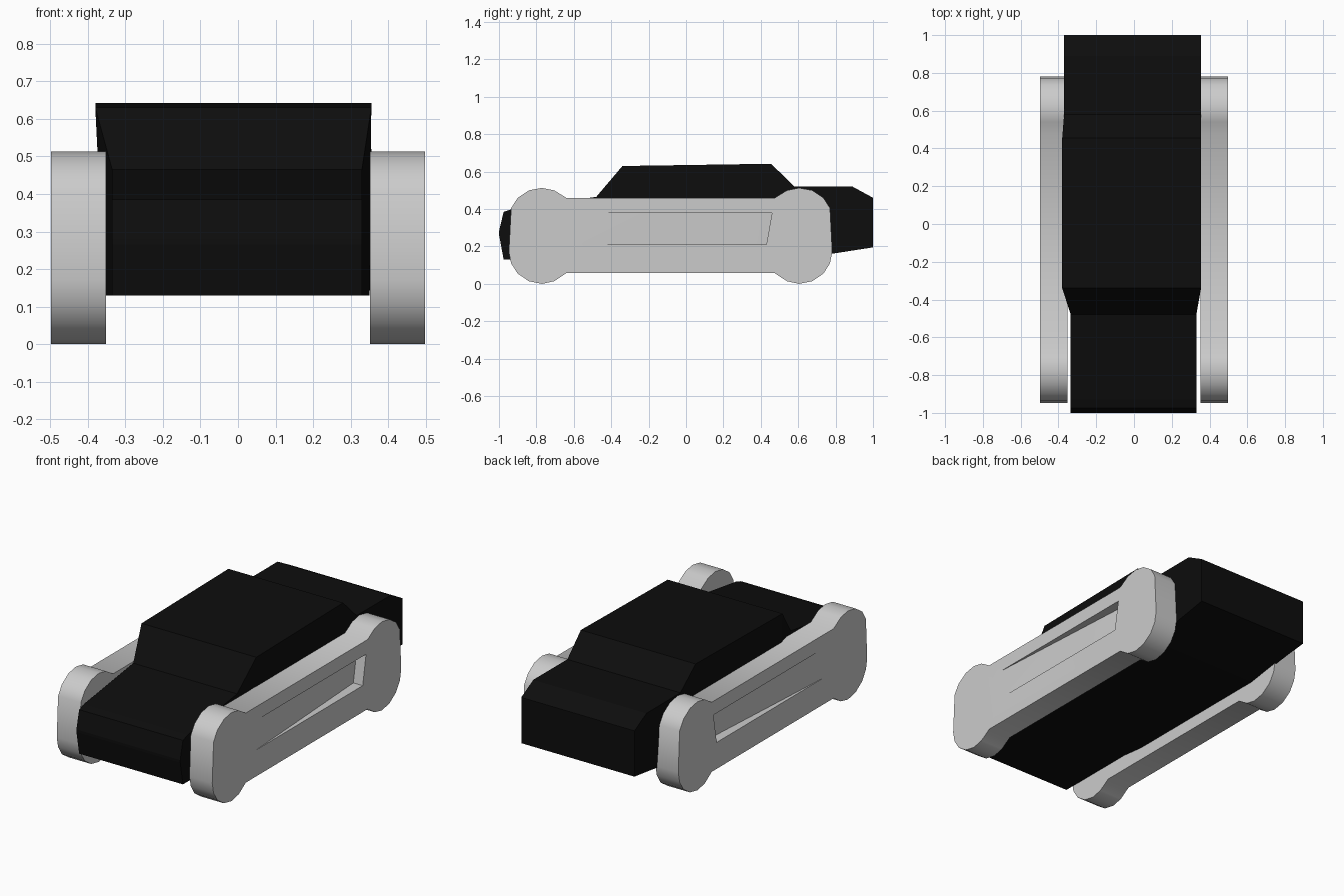
import bpy, bmesh, math

if "Cube" in bpy.data.objects:
    bpy.data.objects.remove(bpy.data.objects["Cube"])

black = bpy.data.materials.new("black_paint")
black.diffuse_color = (0.004, 0.004, 0.004, 1)
black.use_nodes = True
black.node_tree.nodes["Principled BSDF"].inputs["Base Color"].default_value = black.diffuse_color


def make_object(name, bm):
    bmesh.ops.recalc_face_normals(bm, faces=bm.faces)
    mesh = bpy.data.meshes.new(name)
    bm.to_mesh(mesh)
    bm.free()
    obj = bpy.data.objects.new(name, mesh)
    bpy.context.collection.objects.link(obj)
    return obj


def loft(name, rings):
    """Skin a list of equal-length closed rings and cap both ends."""
    bm = bmesh.new()
    rows = [[bm.verts.new(p) for p in ring] for ring in rings]
    n = len(rows[0])
    for a, b in zip(rows, rows[1:]):
        for i in range(n):
            j = (i + 1) % n
            bm.faces.new((a[i], a[j], b[j], b[i]))
    bm.faces.new(rows[0])
    bm.faces.new(rows[-1])
    return make_object(name, bm)


# Body: stations of (y, bottom z, top z, left x, right x at bottom, left x, right x at top)
stations = [
    (-1.00, 0.265, 0.28, -0.335, 0.33, -0.335, 0.33),
    (-0.975, 0.13, 0.385, -0.335, 0.33, -0.335, 0.33),
    (-0.93, 0.13, 0.40, -0.335, 0.33, -0.335, 0.33),
    (-0.48, 0.13, 0.465, -0.335, 0.33, -0.335, 0.33),
    (-0.34, 0.13, 0.63, -0.355, 0.35, -0.38, 0.355),
    (0.455, 0.13, 0.642, -0.355, 0.35, -0.38, 0.355),
    (0.58, 0.13, 0.52, -0.355, 0.35, -0.37, 0.354),
    (0.89, 0.178, 0.52, -0.365, 0.353, -0.37, 0.355),
    (1.00, 0.195, 0.46, -0.37, 0.355, -0.37, 0.355),
]
body = loft("body", [
    [(lb, y, zb), (rb, y, zb), (rt, y, zt), (lt, y, zt)]
    for y, zb, zt, lb, rb, lt, rt in stations])
body.data.materials.append(black)

# Side beam outline: rounded lobe at each end, joined by a straight bar
lobe = [(-0.13, 0.46), (-0.065, 0.5), (0, 0.513), (0.07, 0.5), (0.13, 0.46),
        (0.165, 0.405), (0.177, 0.17), (0.165, 0.11), (0.13, 0.055),
        (0.07, 0.014), (0, 0), (-0.065, 0.014), (-0.13, 0.057)]
outline = [(0.605 + y, z) for y, z in lobe]
outline += [(-0.77 - y, z) for y, z in reversed(lobe)]


def side_beam(name, side):
    inner, outer = side * 0.352, side * 0.498
    beam = loft(name, [[(x, y, z) for y, z in outline] for x in (inner, outer)])

    # Wedge-shaped recess, deepest at the rear
    out, deep = outer + side * 0.02, outer - side * 0.06
    cutter = loft("recess_cutter", [
        [(out, -0.75, z), (outer, -0.55, z), (deep, y, z), (out, y, z)]
        for y, z in ((0.43, 0.21), (0.46, 0.38))])
    cutter.hide_render = True
    mod = beam.modifiers.new("recess", 'BOOLEAN')
    mod.operation = 'DIFFERENCE'
    mod.solver = 'EXACT'
    mod.object = cutter

    bpy.ops.object.select_all(action='DESELECT')
    beam.select_set(True)
    bpy.context.view_layer.objects.active = beam
    bpy.ops.object.modifier_apply(modifier=mod.name)
    bpy.data.objects.remove(cutter)
    bpy.ops.object.shade_smooth_by_angle(angle=math.radians(35))


side_beam("right_side_beam", 1)
side_beam("left_side_beam", -1)
